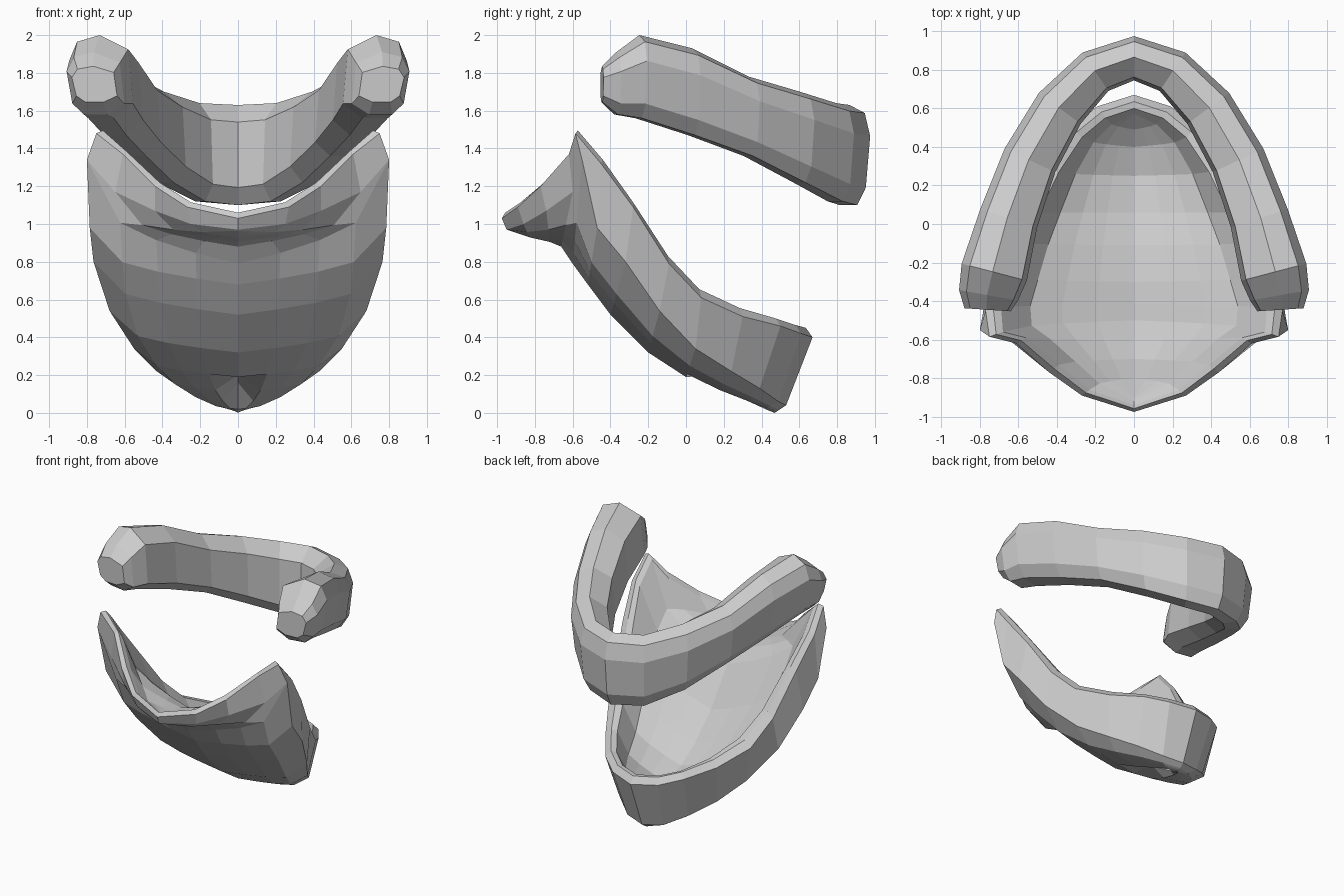
import bpy, bmesh
from mathutils import Vector

if "Cube" in bpy.data.objects:
    bpy.data.objects.remove(bpy.data.objects["Cube"])


def finish(bm, name):
    me = bpy.data.meshes.new(name)
    bm.to_mesh(me)
    bm.free()
    ob = bpy.data.objects.new(name, me)
    bpy.context.collection.objects.link(ob)
    return ob


# Upper horseshoe: octagonal section (out, up) swept along half a path, mirrored
section = [(.75, .84), (1, .38), (.8, -.65), (.4, -1), (-.4, -1), (-1, -.65), (-.85, .66), (.05, 1)]
half = [  # centre x, y, z, half width, half height
    (0, .86, 1.365, .115, .265), (.20, .79, 1.38, .12, .26), (.385, .60, 1.46, .135, .24),
    (.54, .33, 1.57, .145, .21), (.65, .03, 1.70, .155, .23), (.725, -.25, 1.78, .175, .22),
    (.755, -.37, 1.745, .155, .165), (.76, -.445, 1.74, .12, .095)]
path = [(-x, y, z, w, h) for x, y, z, w, h in half[:0:-1]] + half
bm = bmesh.new()
rings = []
for i, (x, y, z, w, h) in enumerate(path):
    a, b = path[max(i - 1, 0)], path[min(i + 1, len(path) - 1)]
    t = Vector((b[0] - a[0], b[1] - a[1], 0)).normalized()
    out = Vector((-t.y, t.x, 0))
    rings.append([bm.verts.new(Vector((x, y, z)) + out * (w * p) + Vector((0, 0, h * q)))
                  for p, q in section])
for r, s in zip(rings, rings[1:]):
    for j in range(8):
        k = (j + 1) % 8
        bm.faces.new((r[j], r[k], s[k], s[j]))
bm.faces.new(rings[0])
bm.faces.new(rings[-1])
bmesh.ops.recalc_face_normals(bm, faces=bm.faces)
finish(bm, "upper_horseshoe")

# Lower bowl: half stations from the back to the front lip
edge = [(0, .53, .04), (.15, .49, .06), (.29, .39, .13), (.43, .24, .22), (.55, .05, .34),
        (.68, -.14, .54), (.765, -.32, .80), (.785, -.47, .98), (.80, -.55, 1.34),
        (.65, -.60, 1.17), (.44, -.74, 1.07), (.25, -.86, 1.0), (0, -.95, .97)]
rim = [(0, .67, .40), (.19, .61, .42), (.33, .50, .46), (.47, .30, .51), (.60, .08, .61),
       (.67, -.09, .79), (.73, -.28, 1.09), (.77, -.45, 1.32), (.75, -.585, 1.48),
       (.61, -.62, 1.37), (.44, -.77, 1.20), (.27, -.89, 1.09), (0, -.975, 1.03)]
inner = [(0, .60, .45), (.15, .55, .46), (.27, .45, .49), (.39, .27, .55), (.49, .06, .65),
         (.57, -.10, .82), (.64, -.28, 1.09), (.69, -.43, 1.31), (.68, -.56, 1.46),
         (.56, -.59, 1.34), (.39, -.73, 1.19), (.23, -.86, 1.09), (0, -.94, 1.04)]
# Centre line heights (y, z): underside with its small recess, and the floor
keel = [(.47, 0), (.42, .02), (.32, .16), (.17, .20), (0, .19), (-.20, .32), (-.40, .52),
        (-.52, .68), (-.60, .79), (-.66, .88), (-.72, .905), (-.83, .93), (-.92, .96)]
floor = [(.55, .41), (.49, .35), (.40, .29), (.25, .26), (.06, .31), (-.11, .42), (-.30, .60),
         (-.42, .76), (-.50, .87), (-.60, .96), (-.70, 1.0), (-.80, 1.01), (-.90, 1.02)]
under = [0, .02, .055, .11]  # belly height beside the recess


def strip(E, y, z, power):
    # curved run from a wall point to the centre line
    return [(E[0] * (1 - u), E[1] + (y - E[1]) * u ** power, E[2] + (z - E[2]) * u ** power)
            for u in (.22, .46, .72)]


bm = bmesh.new()
for side in (1, -1):
    grid = []
    for i, (E, R, I) in enumerate(zip(edge, rim, inner)):
        (ky, kz), (fy, fz) = keel[i], floor[i]
        belly = strip(E, ky, under[i] if i < 4 else kz, .33)
        top = Vector(R).lerp(Vector(I), .5) + Vector((0, 0, .025))
        row = [(0, ky, kz)] + belly[::-1] + [E, R, top, I] + strip(I, fy, fz, .4) + [(0, fy, fz)]
        grid.append([bm.verts.new((p[0] * side, p[1], p[2])) for p in row])
    for a, b in zip(grid, grid[1:]):
        for j in range(len(a) - 1):
            bm.faces.new((a[j], a[j + 1], b[j + 1], b[j]))
bmesh.ops.remove_doubles(bm, verts=bm.verts, dist=.002)
bmesh.ops.dissolve_degenerate(bm, edges=bm.edges, dist=.002)
bmesh.ops.recalc_face_normals(bm, faces=bm.faces)
finish(bm, "lower_bowl")
